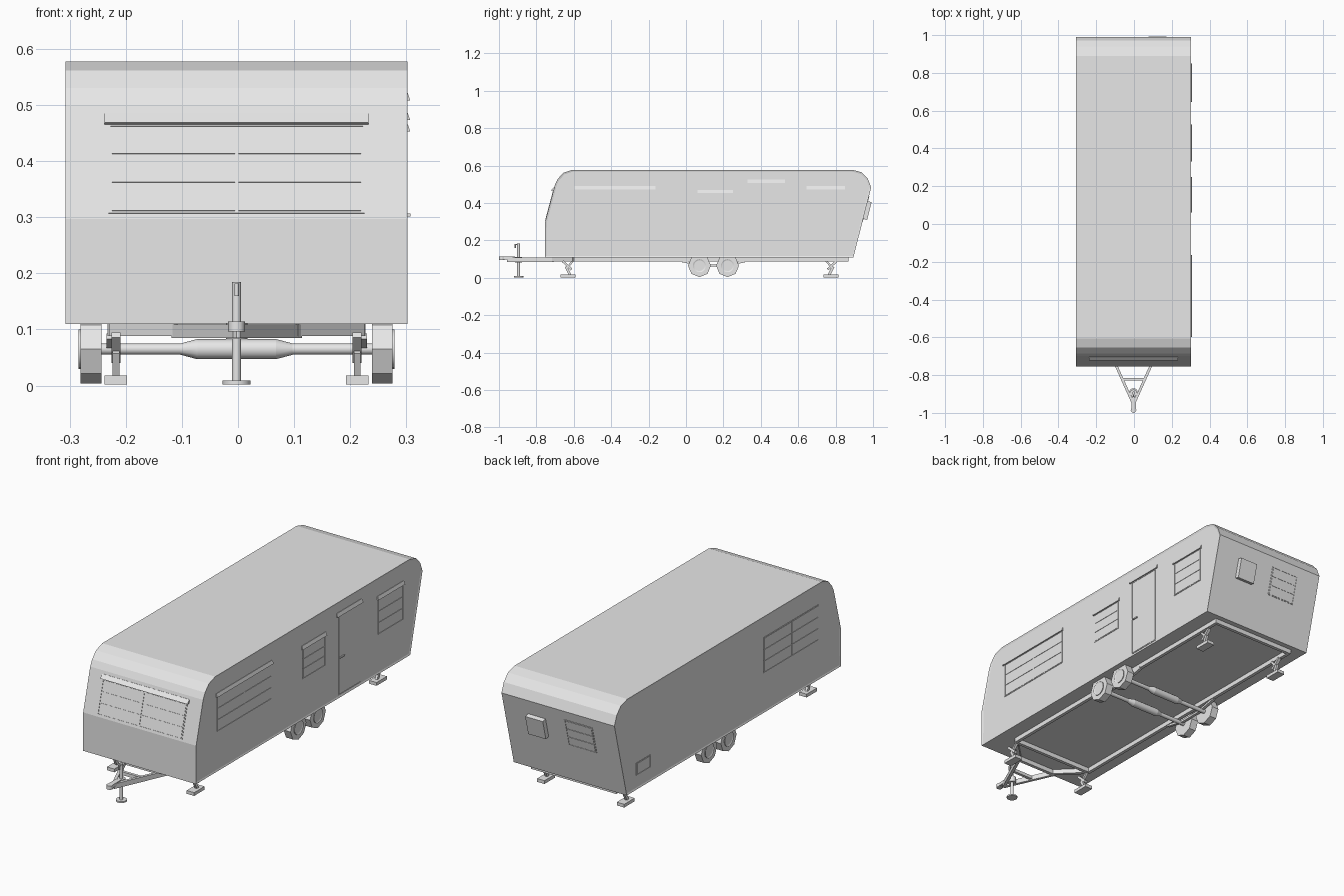
import bpy, bmesh, math
from mathutils import Matrix, Vector

cube = bpy.data.objects.get("Cube")
if cube:
    bpy.data.objects.remove(cube, do_unlink=True)

CX = -0.0025          # body centre line
HALF = 0.3045         # half body width
FLOOR = 0.11

grey = bpy.data.materials.new("light_grey")
grey.use_nodes = True
grey.diffuse_color = (0.8, 0.8, 0.8, 1)
grey.node_tree.nodes["Principled BSDF"].inputs["Base Color"].default_value = (0.8, 0.8, 0.8, 1)


def finish(name, bm, smooth=False):
    bmesh.ops.recalc_face_normals(bm, faces=bm.faces)
    mesh = bpy.data.meshes.new(name)
    bm.to_mesh(mesh)
    bm.free()
    mesh.materials.append(grey)
    ob = bpy.data.objects.new(name, mesh)
    bpy.context.collection.objects.link(ob)
    if smooth:
        bpy.ops.object.select_all(action='DESELECT')
        ob.select_set(True)
        bpy.context.view_layer.objects.active = ob
        bpy.ops.object.shade_smooth_by_angle(angle=math.radians(40))
    return ob


def add_box(bm, lo, hi, frame=Matrix()):
    lo, hi = Vector(lo), Vector(hi)
    mat = frame @ Matrix.Translation((lo + hi) / 2) @ Matrix.Diagonal((*(hi - lo), 1))
    bmesh.ops.create_cube(bm, size=1, matrix=mat)


def box(name, lo, hi, frame=Matrix()):
    bm = bmesh.new()
    add_box(bm, lo, hi, frame)
    return finish(name, bm)


def beam(name, a, b, w, h):
    a, b = Vector(a), Vector(b)
    frame = Matrix.Translation(a) @ (b - a).to_track_quat('Z', 'Y').to_matrix().to_4x4()
    return box(name, (-w / 2, -h / 2, 0), (w / 2, h / 2, (b - a).length), frame)


def rod(name, a, b, r, r2=None, sides=12):
    a, b = Vector(a), Vector(b)
    bm = bmesh.new()
    mat = Matrix.Translation((a + b) / 2) @ (b - a).to_track_quat('Z', 'Y').to_matrix().to_4x4()
    bmesh.ops.create_cone(bm, cap_ends=True, segments=sides, radius1=r,
                          radius2=r if r2 is None else r2, depth=(b - a).length, matrix=mat)
    return finish(name, bm, sides > 8)


def wall(origin, u, v):
    """Frame whose axes are along the wall, up the wall and outward."""
    u, v = Vector(u), Vector(v)
    n = u.cross(v).normalized()
    m = Matrix((u, v, n)).transposed().to_4x4()
    return Matrix.Translation(origin) @ m


# Body shell: side profile extruded across, with a narrow raised rim on both sides
profile = [(-.754, FLOOR), (-.754, .297), (-.70, .50), (-.685, .53), (-.655, .562), (-.607, .578),
           (.89, .578), (.94, .564), (.972, .53), (.99, .484), (.895, FLOOR)]
bm = bmesh.new()
first = bm.faces.new([bm.verts.new((CX - HALF, y, z)) for y, z in profile])
ext = bmesh.ops.extrude_face_region(bm, geom=[first], use_keep_orig=True)
bmesh.ops.translate(bm, vec=(2 * HALF, 0, 0), verts=[g for g in ext["geom"] if isinstance(g, bmesh.types.BMVert)])
bmesh.ops.recalc_face_normals(bm, faces=bm.faces)
sides = [f for f in bm.faces if abs(f.normal.x) > 0.9]
bmesh.ops.inset_individual(bm, faces=sides, thickness=0.01, depth=-0.003)
finish("body_shell", bm)

# Wall frames: second coordinate is the height above ground
S = HALF - 0.003
front_slope, rear_slope = .054 / .203, .095 / .374
front = wall((CX, -.754 - .297 * front_slope, 0), (1, 0, 0), (0, front_slope, 1))
rear = wall((CX, .895 - FLOOR * rear_slope, 0), (-1, 0, 0), (0, rear_slope, 1))
right = wall((CX + S, 0, 0), (0, 1, 0), (0, 0, 1))
left = wall((CX - S, 0, 0), (0, -1, 0), (0, 0, 1))


def window(name, frame, u0, u1, z0, z1, cols=1, rows=3):
    """Louvred window: thin panes with narrow gaps inside a slim border."""
    bm = bmesh.new()
    gap, t = 0.003, 0.002
    du, dz = (u1 - u0) / cols, (z1 - z0) / rows
    for i in range(cols):
        for j in range(rows):
            add_box(bm, (u0 + i * du + gap, z0 + j * dz + gap / 2, -.002),
                    (u0 + (i + 1) * du - gap, z0 + (j + 1) * dz - gap / 2, t), frame)
    for a, b in ((u0 - gap, u0), (u1, u1 + gap)):
        add_box(bm, (a, z0 - gap, -.002), (b, z1 + gap, t), frame)
    for a, b in ((z0 - gap, z0), (z1, z1 + gap)):
        add_box(bm, (u0, a, -.002), (u1, b, t), frame)
    finish(name, bm)


def hood(name, frame, u0, u1, z0, z1, out):
    """Wedge shaped rain hood, flaring outward toward the bottom."""
    bm = bmesh.new()
    ends = [[bm.verts.new(frame @ Vector(p)) for p in
             ((u, z1, -.001), (u, z1, .002), (u, z0, out), (u, z0, -.001))] for u in (u0, u1)]
    bm.faces.new(ends[0])
    bm.faces.new(ends[1])
    for i in range(4):
        k = (i + 1) % 4
        bm.faces.new((ends[0][i], ends[0][k], ends[1][k], ends[1][i]))
    finish(name, bm)


# Windows and hoods
window("front_window", front, -.225, .225, .31, .462, cols=2)
hood("front_window_hood", front, -.235, .235, .465, .485, .014)
window("right_front_window", right, -.585, -.17, .305, .472, cols=2)
hood("right_front_hood", right, -.597, -.163, .473, .49, .008)
window("right_middle_window", right, .072, .24, .31, .452)
hood("right_middle_hood", right, .062, .25, .453, .47, .008)
window("right_rear_window", right, .655, .84, .305, .472)
hood("right_rear_hood", right, .645, .85, .473, .49, .008)
window("left_front_window", left, .165, .585, .305, .472, cols=2)
window("rear_window", rear, .03, .175, .305, .435)

# Entry door with a small window and handle
window("entry_door", right, .345, .515, .125, .505, rows=1)
window("door_window", right, .385, .472, .415, .46, rows=1)
hood("door_hood", right, .33, .528, .508, .526, .008)
box("door_handle", (.352, .301, 0), (.386, .307, .008), right)

# Rear vent box and left service hatch
box("rear_vent_box", (-.175, .315, -.002), (-.08, .41, .022), rear)
window("service_hatch", left, -.815, -.71, .18, .235, rows=1)

# Chassis frame under the floor
RZ, RX = .088, .222
for s, side in ((-1, "right_hand"), (1, "left_hand")):
    x = CX + s * RX
    box(side + "_chassis_rail", (x - .008, -.6, RZ), (x + .008, .87, FLOOR))
    beam(side + "_chassis_taper", (x, -.6, .099), (CX + s * .1, -.72, .099), .016, .022)
    beam(side + "_hitch_arm", (CX + s * .11, -.71, .097), (CX, -.955, .097), .014, .024)
for name, y in (("rear_crossmember", .862), ("front_crossmember", -.6)):
    box(name, (CX - RX, y - .008, RZ), (CX + RX, y + .008, FLOOR))
box("chassis_nose", (CX - .11, -.728, RZ), (CX + .11, -.712, FLOOR))

# Hitch crossbar, coupler and jockey jack
box("hitch_crossbar", (CX - .057, -.828, .09), (CX + .057, -.814, .106))
box("coupler_body", (CX - .012, -.98, .098), (CX + .012, -.915, .114))
rod("coupler_socket", (CX, -.985, .096), (CX, -.985, .114), .015)
JY = -.895
rod("jack_collar", (CX, JY, .083), (CX, JY, .112), .019)
rod("jack_tube", (CX, JY, .005), (CX, JY, .185), .008)
rod("jack_foot", (CX, JY, .002), (CX, JY, .009), .025, sides=16)
beam("jack_crank", (CX, JY, .178), (CX, JY - .018, .178), .006, .006)
rod("jack_crank_grip", (CX, JY - .018, .16), (CX, JY - .018, .182), .004)

# Twin axles with octagonal wheels
WZ = .065
for y, axle in ((.072, "front_axle"), (.222, "rear_axle")):
    rod(axle, (CX - .245, y, WZ), (CX + .245, y, WZ), .01)
    rod(axle + "_housing", (CX - .07, y, WZ), (CX + .07, y, WZ), .018)
    for s in (-1, 1):
        rod(axle + "_housing_taper", (CX + s * .07, y, WZ), (CX + s * .1, y, WZ), .018, .01)
        bm = bmesh.new()
        tilt = Matrix.Translation((CX + s * .2595, y, WZ)) @ Matrix.Rotation(math.pi / 2, 4, 'Y')
        bmesh.ops.create_cone(bm, cap_ends=True, segments=8, radius1=.061, radius2=.061,
                              depth=.037, matrix=tilt)
        finish(axle + "_tyre", bm)
        bm = bmesh.new()
        tilt.translation.x = CX + s * .2785
        bmesh.ops.create_cone(bm, cap_ends=True, segments=20, radius1=.035, radius2=.035,
                              depth=.006, matrix=tilt)
        bmesh.ops.recalc_face_normals(bm, faces=bm.faces)
        caps = [f for f in bm.faces if f.normal.x * s > .9]
        bmesh.ops.inset_individual(bm, faces=caps, thickness=.008, depth=-.004)
        finish(axle + "_wheel_hub", bm, True)

# Leaf spring links between the wheels
for s in (-1, 1):
    x = CX + s * .225
    for a, b in (((x, -.02, .088), (x, .072, .07)), ((x, .072, .066), (x, .222, .066)),
                 ((x, .222, .07), (x, .315, .088))):
        beam("spring_link", a, b, .014, .01)

# Stabiliser legs with feet at the four corners
for y, d, end in ((-.63, 1, "front"), (.775, -1, "rear")):
    for s in (-1, 1):
        x = CX + s * .215
        box(end + "_stabiliser_foot", (x - .02, y - .04, .002), (x + .02, y + .04, .018))
        beam(end + "_stabiliser_leg", (x, y + d * .01, .016), (x, y - d * .012, .06), .012, .014)
        beam(end + "_stabiliser_strut", (x, y - d * .03, .09), (x, y + d * .018, .045), .016, .012)
        beam(end + "_stabiliser_brace", (x, y - d * .005, .055), (x, y + d * .025, .09), .012, .01)
